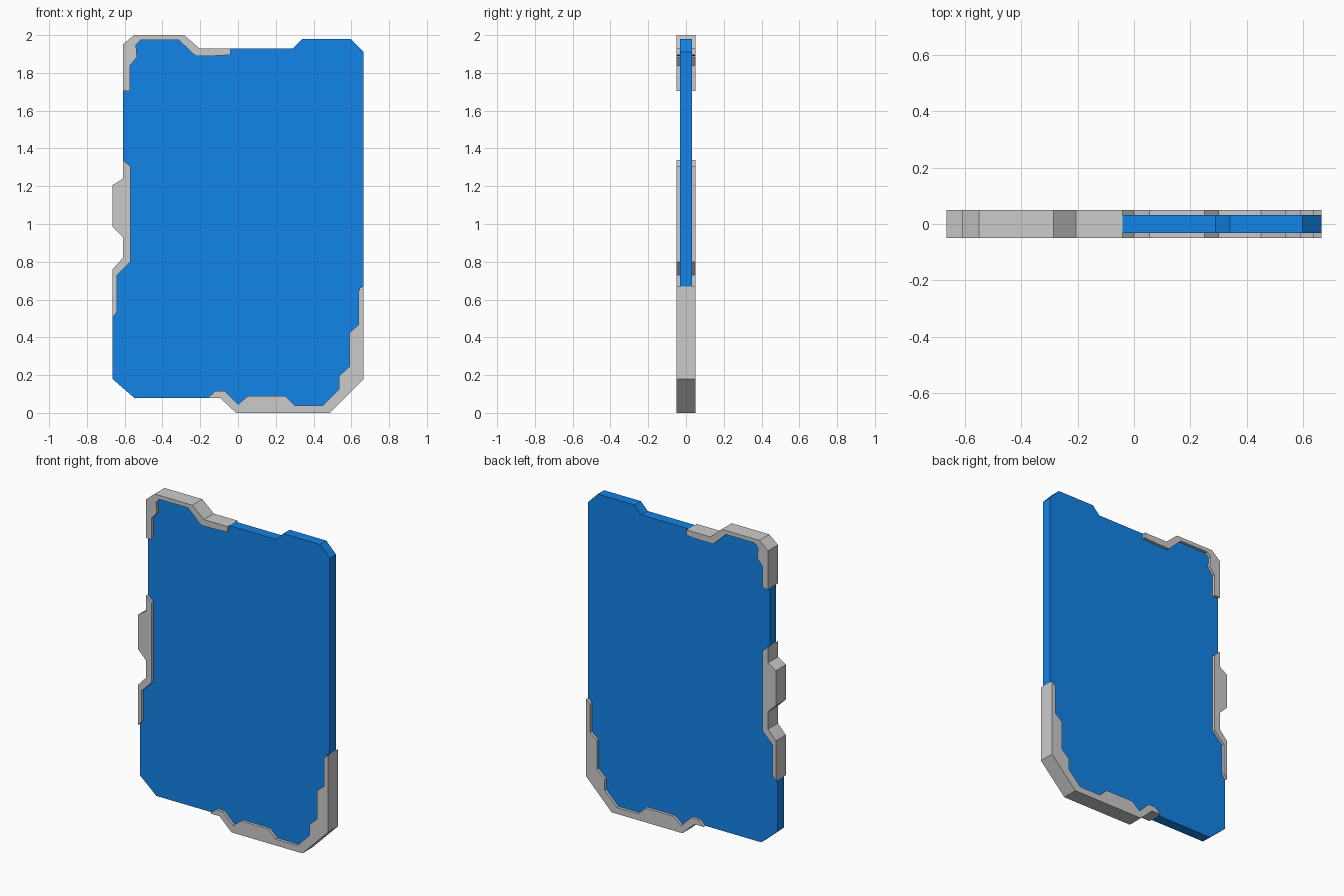
import bpy
import bmesh


def plate(name, outline, half_depth, material=None):
    """Extrude an x-z outline symmetrically along y."""
    bm = bmesh.new()
    face = bm.faces.new([bm.verts.new((x, -half_depth, z)) for x, z in outline])
    ext = bmesh.ops.extrude_face_region(bm, geom=[face])
    verts = [v for v in ext["geom"] if isinstance(v, bmesh.types.BMVert)]
    bmesh.ops.translate(bm, verts=verts, vec=(0, 2 * half_depth, 0))
    bmesh.ops.recalc_face_normals(bm, faces=bm.faces[:])
    mesh = bpy.data.meshes.new(name)
    bm.to_mesh(mesh)
    bm.free()
    if material:
        mesh.materials.append(material)
    obj = bpy.data.objects.new(name, mesh)
    bpy.context.collection.objects.link(obj)
    return obj


blue = bpy.data.materials.new("blue")
blue.diffuse_color = (0.006, 0.23, 0.8, 1)

# Thin blue panel, tucked slightly inside the trims where they wrap its edge
plate("panel", [
    (-0.665, 0.18), (-0.55, 0.08), (-0.16, 0.08), (-0.09, 0.095),
    (0.0, 0.02), (0.48, 0.02), (0.645, 0.19), (0.645, 0.66),
    (0.665, 0.67), (0.665, 1.91), (0.597, 1.98), (0.34, 1.98),
    (0.29, 1.93), (-0.04, 1.93), (-0.05, 1.915), (-0.21, 1.915),
    (-0.29, 1.985), (-0.54, 1.985), (-0.595, 1.94), (-0.595, 1.72),
    (-0.61, 1.71), (-0.61, 1.34), (-0.59, 1.32), (-0.59, 0.81),
    (-0.65, 0.745), (-0.65, 0.52), (-0.665, 0.505),
], 0.032, blue)

# Top left corner trim
plate("top_corner_trim", [
    (-0.61, 1.705), (-0.61, 1.95), (-0.55, 2.0), (-0.285, 2.0),
    (-0.205, 1.93), (-0.04, 1.93), (-0.04, 1.895), (-0.135, 1.89),
    (-0.225, 1.89), (-0.315, 1.975), (-0.515, 1.975), (-0.54, 1.95),
    (-0.535, 1.883), (-0.571, 1.84), (-0.571, 1.705),
], 0.05)

# Left side grip trim
plate("side_trim", [
    (-0.61, 1.34), (-0.61, 1.24), (-0.665, 1.205), (-0.665, 0.985),
    (-0.61, 0.93), (-0.61, 0.82), (-0.665, 0.76), (-0.665, 0.505),
    (-0.64, 0.535), (-0.64, 0.73), (-0.57, 0.80), (-0.57, 1.305),
], 0.05)

# Bottom right corner trim
plate("bottom_corner_trim", [
    (0.665, 0.67), (0.665, 0.18), (0.487, 0.0), (-0.01, 0.0),
    (-0.095, 0.08), (-0.16, 0.08), (-0.12, 0.115), (-0.07, 0.115),
    (0.0, 0.045), (0.055, 0.09), (0.25, 0.09), (0.30, 0.04),
    (0.45, 0.04), (0.535, 0.125), (0.535, 0.195), (0.59, 0.245),
    (0.59, 0.425), (0.637, 0.465), (0.637, 0.645),
], 0.05)
